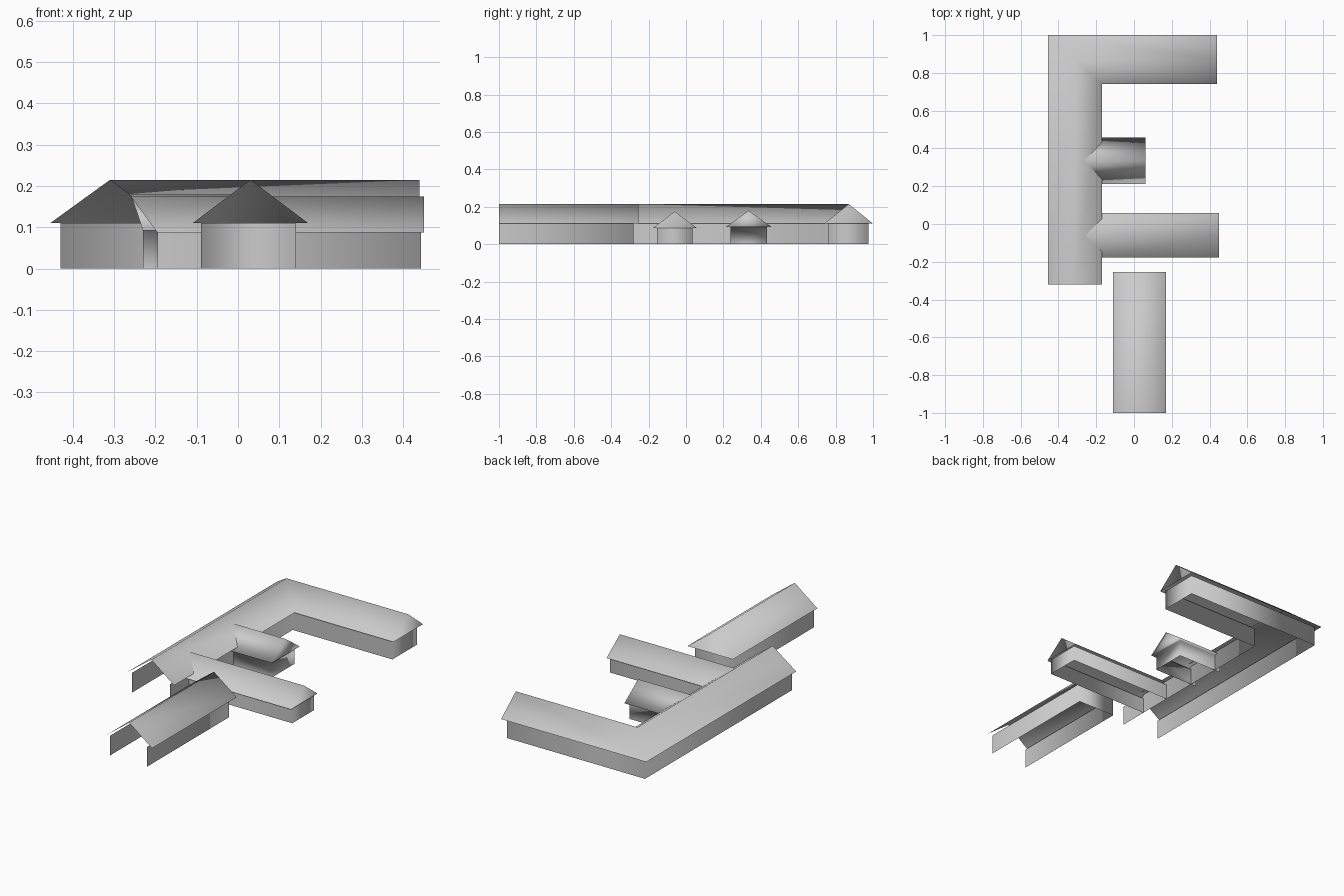
import bpy
import bmesh

cube = bpy.data.objects.get("Cube")
if cube:
    bpy.data.objects.remove(cube)

# One plain grey for every surface
grey = bpy.data.materials.new("plain_grey")
grey.use_nodes = True
grey.diffuse_color = (0.6, 0.6, 0.6, 1)
shader = next(n for n in grey.node_tree.nodes if n.type == 'BSDF_PRINCIPLED')
shader.inputs["Base Color"].default_value = (0.6, 0.6, 0.6, 1)
shader.inputs["Roughness"].default_value = 0.8


def finish(bm, name):
    """Turn a bmesh into a smooth-shaded object."""
    bmesh.ops.recalc_face_normals(bm, faces=bm.faces)
    for f in bm.faces:
        f.smooth = True
    mesh = bpy.data.meshes.new(name)
    bm.to_mesh(mesh)
    bm.free()
    mesh.materials.append(grey)
    obj = bpy.data.objects.new(name, mesh)
    bpy.context.collection.objects.link(obj)


def add_roof(bm, sections, eave_z, ridge_z):
    """Two slopes through (eave, ridge, eave) sections, gable on the last."""
    heights = (eave_z, ridge_z, eave_z)
    rows = [[bm.verts.new((x, y, z)) for (x, y), z in zip(s, heights)]
            for s in sections]
    for a, b in zip(rows, rows[1:]):
        for i in range(2):
            bm.faces.new((a[i], a[i + 1], b[i + 1], b[i]))
    bm.faces.new(rows[-1])
    return [r[0] for r in rows] + [r[2] for r in reversed(rows)]


def add_walls(bm, path, top):
    """Upright strip along a path, open at its start and end."""
    low = [bm.verts.new((x, y, 0)) for x, y in path]
    high = [bm.verts.new((x, y, top)) for x, y in path]
    strip(bm, low, high)
    return high


def strip(bm, a, b):
    for i in range(len(a) - 1):
        bm.faces.new((a[i], a[i + 1], b[i + 1], b[i]))


def building(name, sections, path, eave_z, ridge_z, soffit=False):
    """Roof and walls; a soffit joins both into a single shell."""
    bm = bmesh.new()
    eaves = add_roof(bm, sections, eave_z, ridge_z)
    if soffit:
        strip(bm, eaves, add_walls(bm, path, eave_z))
        finish(bm, name)
        return
    finish(bm, name + "_roof")
    bm = bmesh.new()
    add_walls(bm, path, eave_z)
    finish(bm, name + "_walls")


def wing(name, start, end, ridge_y, half, wall_half, wall_end, eave_z, ridge_z, soffit):
    """Side wing running along x, cut to a point inside the long hall."""
    lo, hi = ridge_y - half, ridge_y + half
    sections = [((start, lo), (-0.26, ridge_y), (start, hi)),
                ((end, lo), (end, ridge_y), (end, hi))]
    lo, hi = ridge_y - wall_half, ridge_y + wall_half
    path = [(start, lo), (wall_end, lo), (wall_end, hi), (start, hi)]
    building(name, sections, path, eave_z, ridge_z, soffit)


# L-shaped main hall with a mitred corner, open at its front end
building("main_hall",
         [((-0.455, -0.32), (-0.31, -0.32), (-0.17, -0.32)),
          ((-0.455, 1.0), (-0.31, 0.87), (-0.17, 0.74)),
          ((0.44, 1.0), (0.44, 0.87), (0.44, 0.74))],
         [(-0.43, -0.32), (-0.43, 0.975), (0.42, 0.975),
          (0.42, 0.76), (-0.195, 0.76), (-0.195, -0.32)],
         0.11, 0.215)

# Detached front hall, open at its front end
building("front_hall",
         [((-0.11, -1.0), (0.03, -1.0), (0.17, -1.0)),
          ((-0.11, -0.255), (0.03, -0.255), (0.17, -0.255))],
         [(-0.09, -1.0), (-0.09, -0.28), (0.14, -0.28), (0.14, -1.0)],
         0.11, 0.215)

# Two lower side wings
wing("long_wing", -0.195, 0.45, -0.06, 0.117, 0.095, 0.443, 0.087, 0.175, False)
wing("short_wing", -0.23, 0.06, 0.335, 0.122, 0.098, 0.045, 0.092, 0.18, True)
